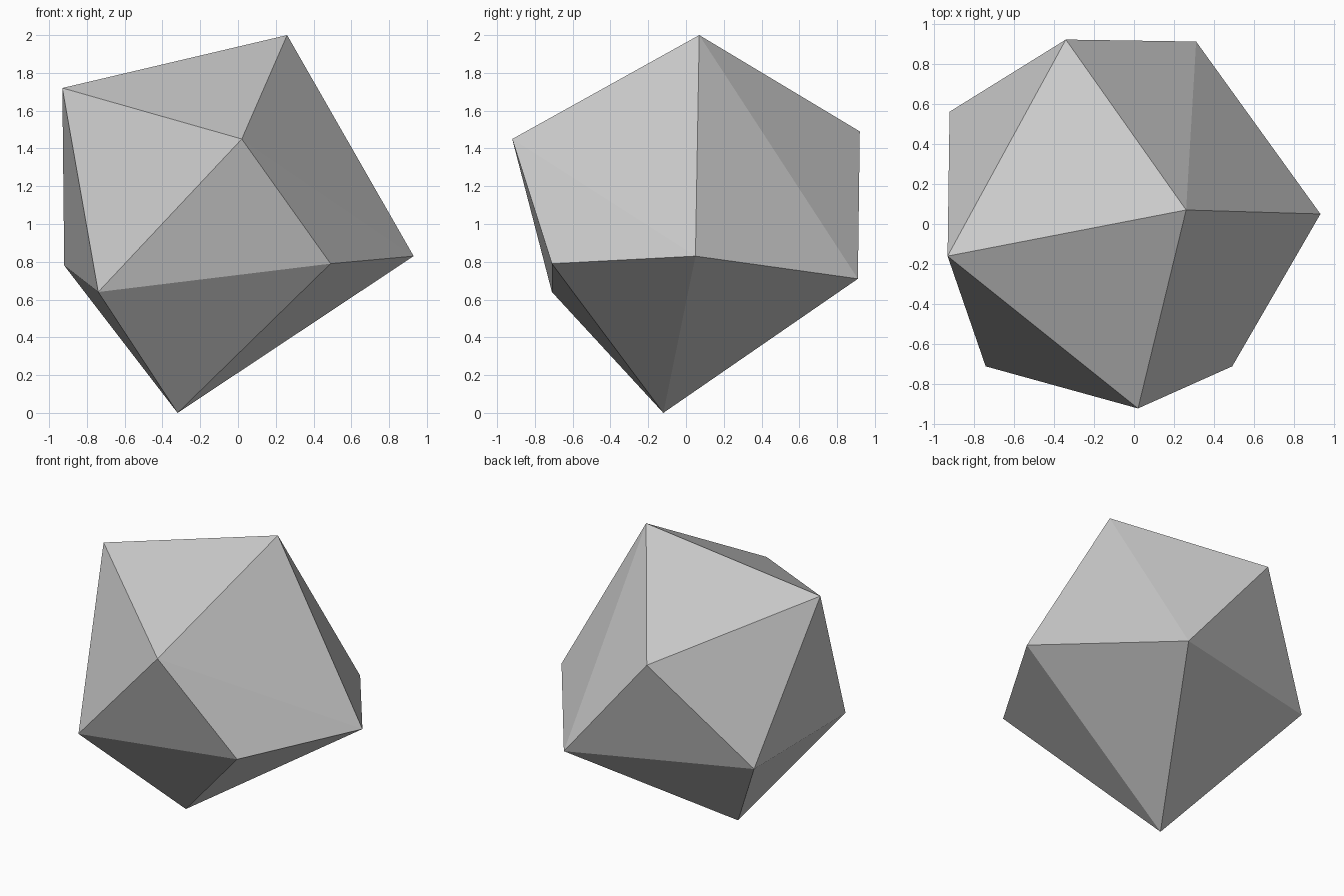
import bpy
import bmesh

default_cube = bpy.data.objects.get("Cube")
if default_cube:
    bpy.data.objects.remove(default_cube, do_unlink=True)

# One plain stone colour
stone_grey = bpy.data.materials.new("stone_grey")
stone_grey.use_nodes = True
colour = (0.6, 0.6, 0.6, 1)
stone_grey.diffuse_color = colour
shader = next(n for n in stone_grey.node_tree.nodes if n.type == "BSDF_PRINCIPLED")
shader.inputs["Base Color"].default_value = colour

# Corners of the faceted rock, named by where they sit
corners = {
    "peak": (0.26, 0.07, 2.0),
    "shoulder": (-0.93, -0.16, 1.72),
    "brow": (0.02, -0.92, 1.45),
    "crest": (-0.34, 0.92, 1.49),
    "toe": (-0.74, -0.71, 0.64),
    "knee": (0.49, -0.71, 0.79),
    "side": (0.93, 0.05, 0.83),
    "heel": (0.31, 0.91, 0.71),
    "hip": (-0.92, 0.56, 0.78),
    "base": (-0.32, -0.12, 0.0),
}

# Three fans of triangles, each a hub corner and the ring around it
fans = [
    ("peak", ["shoulder", "brow", "side", "heel", "crest", "shoulder"]),
    ("base", ["toe", "knee", "side", "heel", "hip", "toe"]),
]
# Triangles of the belt between the two fans
belt = [
    ("shoulder", "brow", "toe"), ("brow", "toe", "knee"),
    ("brow", "knee", "side"), ("shoulder", "crest", "hip"),
    ("shoulder", "hip", "toe"), ("crest", "hip", "heel"),
]

bm = bmesh.new()
verts = {name: bm.verts.new(place) for name, place in corners.items()}
triangles = list(belt)
for hub, ring in fans:
    triangles += [(hub, a, b) for a, b in zip(ring, ring[1:])]
for triangle in triangles:
    bm.faces.new([verts[name] for name in triangle])
bmesh.ops.recalc_face_normals(bm, faces=bm.faces[:])

mesh = bpy.data.meshes.new("faceted_rock")
bm.to_mesh(mesh)
bm.free()
mesh.materials.append(stone_grey)
rock = bpy.data.objects.new("faceted_rock", mesh)
bpy.context.collection.objects.link(rock)
